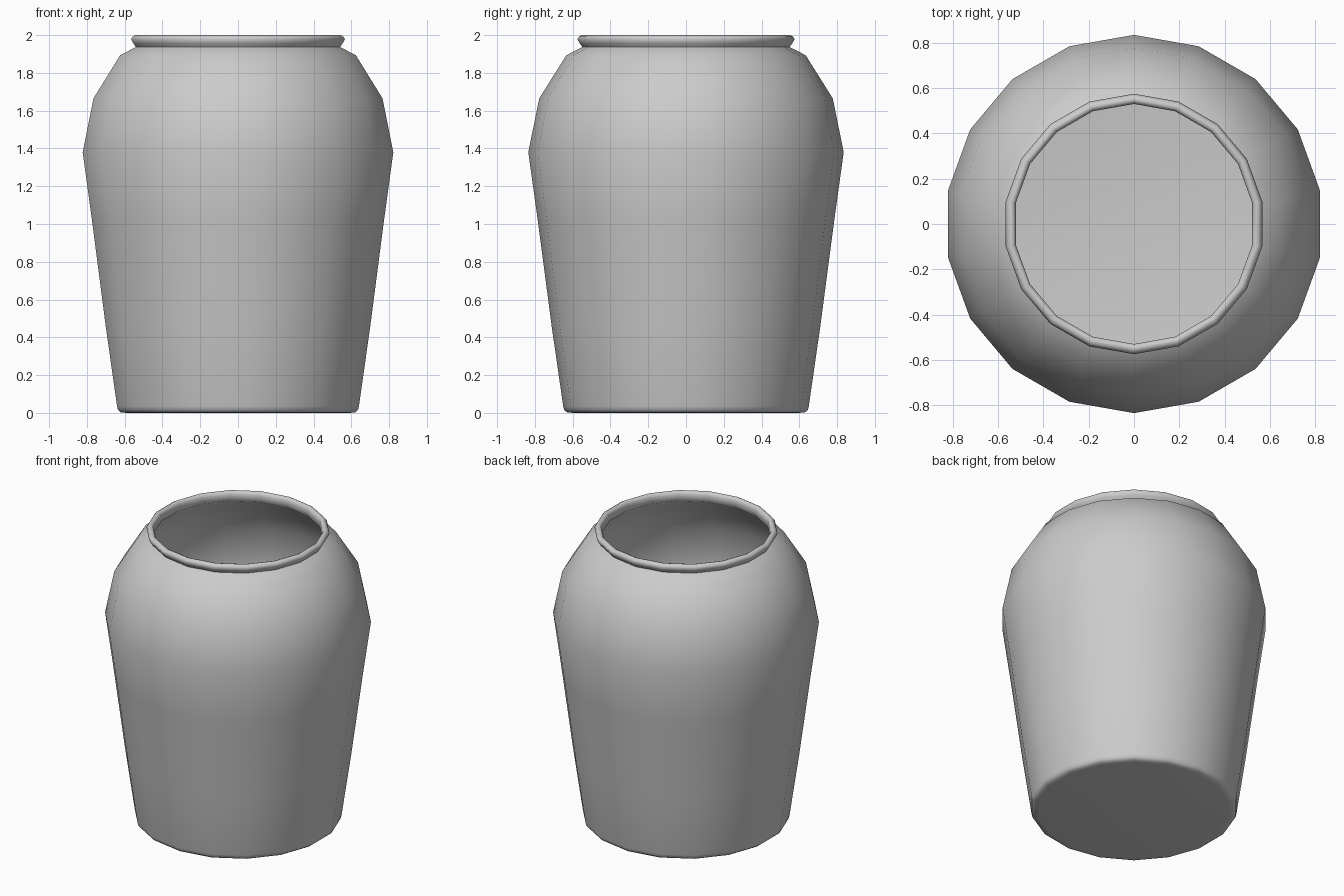
import bpy, bmesh, math

SIDES = 18

cube = bpy.data.objects.get("Cube")
if cube:
    bpy.data.objects.remove(cube, do_unlink=True)


def make_material(name, color):
    mat = bpy.data.materials.new(name)
    mat.use_nodes = True
    mat.diffuse_color = color
    mat.node_tree.nodes["Principled BSDF"].inputs["Base Color"].default_value = color
    return mat


def lathe(name, profile, mat):
    """Revolve (radius, height) points and cap both ends of the profile."""
    bm = bmesh.new()
    rings = []
    for r, z in profile:
        angles = [math.pi / 2 + math.tau * i / SIDES for i in range(SIDES)]
        rings.append([bm.verts.new((r * math.cos(a), r * math.sin(a), z)) for a in angles])
    for low, high in zip(rings, rings[1:]):
        for i in range(SIDES):
            j = (i + 1) % SIDES
            bm.faces.new((low[i], low[j], high[j], high[i]))
    bm.faces.new(rings[0])
    bm.faces.new(rings[-1])
    bmesh.ops.recalc_face_normals(bm, faces=bm.faces)
    mesh = bpy.data.meshes.new(name)
    bm.to_mesh(mesh)
    bm.free()
    mesh.materials.append(mat)
    obj = bpy.data.objects.new(name, mesh)
    bpy.context.collection.objects.link(obj)
    bpy.ops.object.select_all(action="DESELECT")
    obj.select_set(True)
    bpy.context.view_layer.objects.active = obj
    bpy.ops.object.shade_smooth_by_angle(angle=math.radians(65))
    return obj


clay = make_material("grey_clay", (0.6, 0.6, 0.6, 1))

# Outside, from the base to the neck
base = [(0.60, 0), (0.63, 0.003), (0.645, 0.015), (0.65, 0.035)]
body = [(0.71, 0.45), (0.785, 1.02), (0.835, 1.38), (0.777, 1.665), (0.634, 1.893)]
# Rolled lip
lip = [(0.549, 1.937), (0.562, 1.955), (0.575, 1.978), (0.566, 1.992), (0.552, 2.0),
       (0.538, 1.995), (0.53, 1.98)]
# Hollow inside, down to the floor
inside = [(0.53, 1.935), (0.61, 1.875), (0.75, 1.65), (0.805, 1.38), (0.755, 1.02),
          (0.68, 0.45), (0.625, 0.05), (0.60, 0.035), (0.57, 0.03)]

lathe("jar", base + body + lip + inside, clay)
